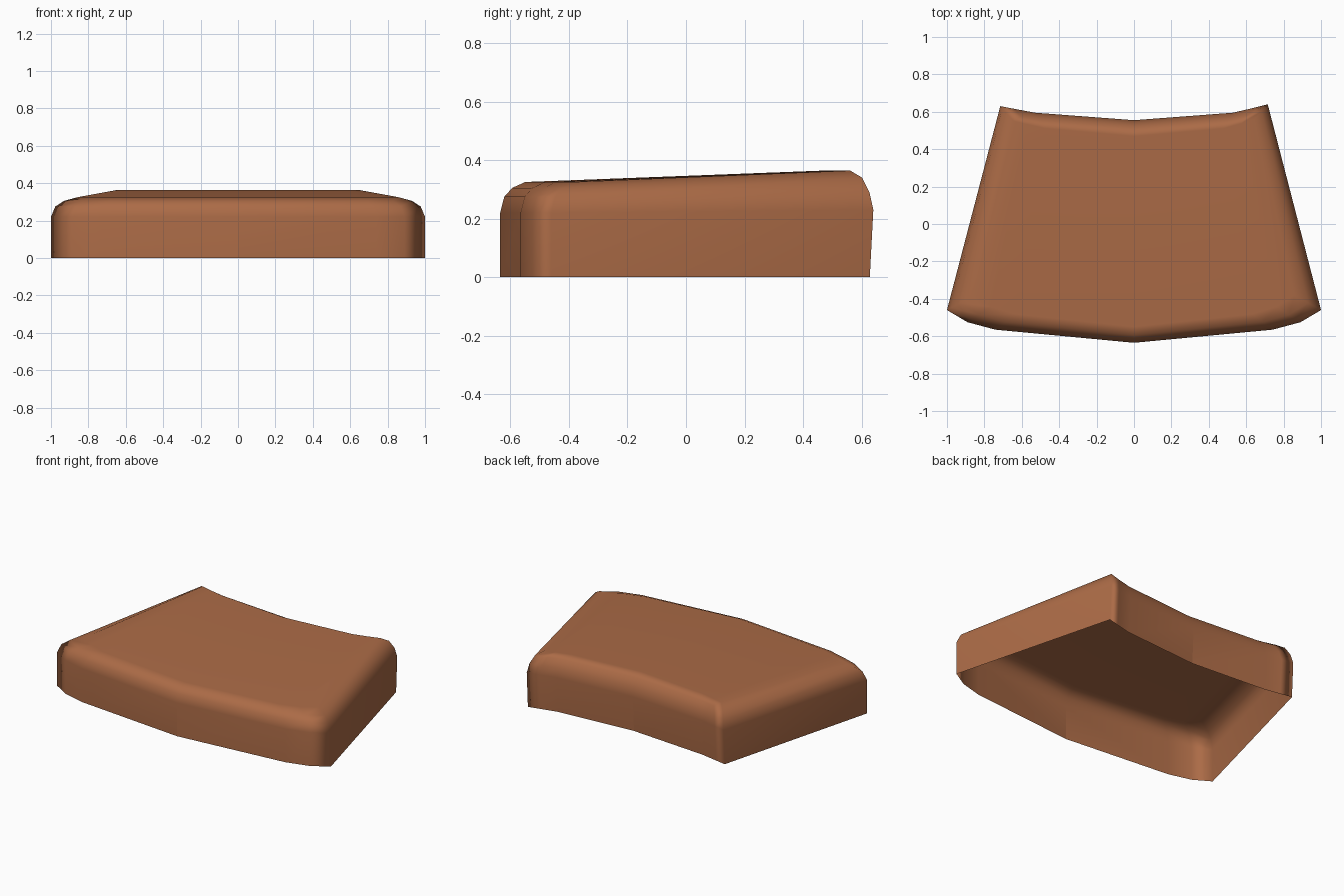
import bpy, bmesh

if "Cube" in bpy.data.objects:
    bpy.data.objects.remove(bpy.data.objects["Cube"])

# Plan outline: fraction across, front y, back y
STATIONS = [(-1, -0.46, 0.63), (-0.89, -0.525, 0.615), (-0.74, -0.565, 0.595),
            (0, -0.635, 0.555),
            (0.74, -0.565, 0.595), (0.89, -0.525, 0.62), (1, -0.46, 0.64)]
FRONT_HALF, BACK_HALF = 1.0, 0.715
# Rings going up: side inset, end inset, front z, back z, back lean
RINGS = [(0.00, 0.00, 0.000, 0.000, 0.012),
         (0.00, 0.00, 0.220, 0.230, 0.0),
         (0.02, 0.012, 0.275, 0.290, 0.0),
         (0.06, 0.035, 0.305, 0.340, 0.0),
         (0.125, 0.072, 0.325, 0.364, 0.0)]


def point(station, ring, v):
    u, yf, yb = station
    du, dv, zf, zb, lean = ring
    t = dv if v == 0 else 1 - dv
    half = FRONT_HALF + (BACK_HALF - FRONT_HALF) * t
    x = u * (1 - du) * half
    y = yf + (yb - yf) * t - (lean if v else 0)
    return x, y, zb if v else zf


bm = bmesh.new()
n = len(STATIONS)
loops = []
for ring in RINGS:
    front = [bm.verts.new(point(s, ring, 0)) for s in STATIONS]
    back = [bm.verts.new(point(s, ring, 1)) for s in reversed(STATIONS)]
    loops.append(front + back)

# Walls and rounded rim
for low, high in zip(loops, loops[1:]):
    for i in range(2 * n):
        j = (i + 1) % (2 * n)
        bm.faces.new((low[i], low[j], high[j], high[i]))

# Sloping top, open underneath
top = loops[-1]
for i in range(n - 1):
    bm.faces.new((top[i], top[i + 1], top[2 * n - 2 - i], top[2 * n - 1 - i]))

for f in bm.faces:
    f.smooth = True
# Crease down the middle of the front and back walls
for k in (n // 2, n + n // 2):
    bm.edges.get((loops[0][k], loops[1][k])).smooth = False

mesh = bpy.data.meshes.new("curved_key_cap")
bm.to_mesh(mesh)
bm.free()
cap = bpy.data.objects.new("curved_key_cap", mesh)
bpy.context.collection.objects.link(cap)
mod = cap.modifiers.new("Weighted normals", 'WEIGHTED_NORMAL')
mod.keep_sharp = True

mat = bpy.data.materials.new("terracotta brown")
mat.diffuse_color = (0.41, 0.147, 0.062, 1)
mat.use_nodes = True
mat.node_tree.nodes["Principled BSDF"].inputs["Base Color"].default_value = mat.diffuse_color
mesh.materials.append(mat)
